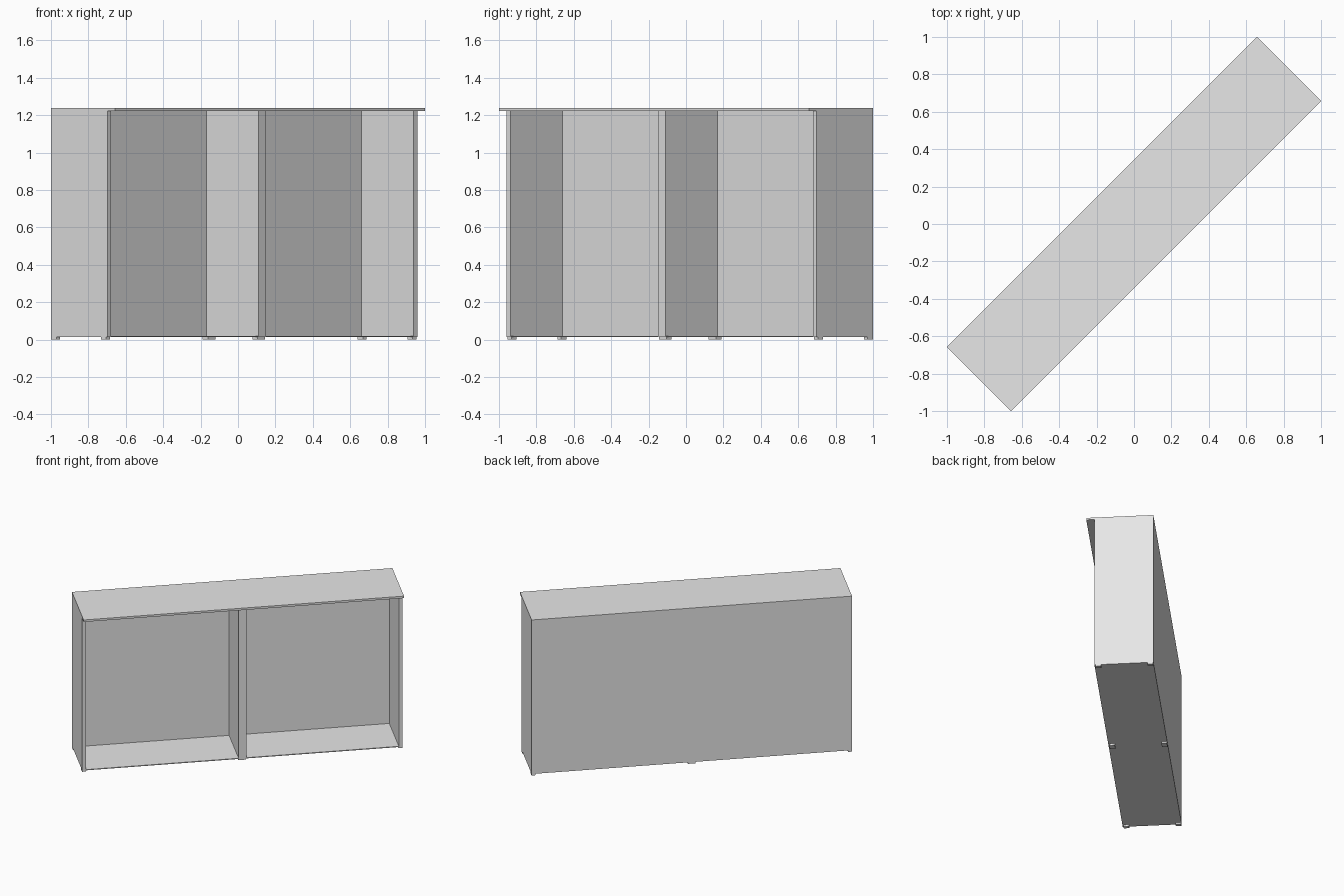
import bpy, math
from mathutils import Matrix

if "Cube" in bpy.data.objects:
    bpy.data.objects.remove(bpy.data.objects["Cube"])

mat = bpy.data.materials.new("light_grey")
mat.diffuse_color = (0.8, 0.8, 0.8, 1)
mat.use_nodes = True
mat.node_tree.nodes["Principled BSDF"].inputs["Base Color"].default_value = mat.diffuse_color

TURN = Matrix.Rotation(math.radians(45), 4, 'Z')
L, D = 1.1725, 0.2425      # half length, half depth
T = 0.028                  # panel thickness
FRONT = -0.184             # front edge of carcass (top overhangs it)
Z0, Z1, Z2 = 0.013, 1.222, 1.238


def box(name, x0, x1, y0, y1, z0, z1):
    """Box in cabinet space, turned 45 degrees about z."""
    v = [(x, y, z) for z in (z0, z1) for x, y in ((x0, y0), (x1, y0), (x1, y1), (x0, y1))]
    f = [(3, 2, 1, 0), (4, 5, 6, 7), (0, 1, 5, 4), (1, 2, 6, 5), (2, 3, 7, 6), (3, 0, 4, 7)]
    me = bpy.data.meshes.new(name)
    me.from_pydata(v, [], f)
    me.transform(TURN)
    me.materials.append(mat)
    ob = bpy.data.objects.new(name, me)
    bpy.context.collection.objects.link(ob)
    return ob


# Counter top with front overhang
box("top_board", -L, L, -D, D, Z1, Z2)

# Two identical open bays
for side, a, b in (("left", -L, 0), ("right", 0, L)):
    for end, x in (("outer" if side == "left" else "inner", a),
                   ("inner" if side == "left" else "outer", b - T)):
        box(f"{side}_{end}_panel", x, x + T, FRONT, D, Z0, Z1)
        # Low feet under each panel
        box(f"{side}_{end}_front_foot", x, x + T, -0.176, -0.136, 0, Z0)
        box(f"{side}_{end}_back_foot", x, x + T, 0.2, 0.24, 0, Z0)
    box(f"{side}_back_panel", a + T, b - T, 0.212, D, Z0, Z1)
    box(f"{side}_bottom_board", a + T, b - T, FRONT, 0.212, Z0, Z0 + 0.006)
